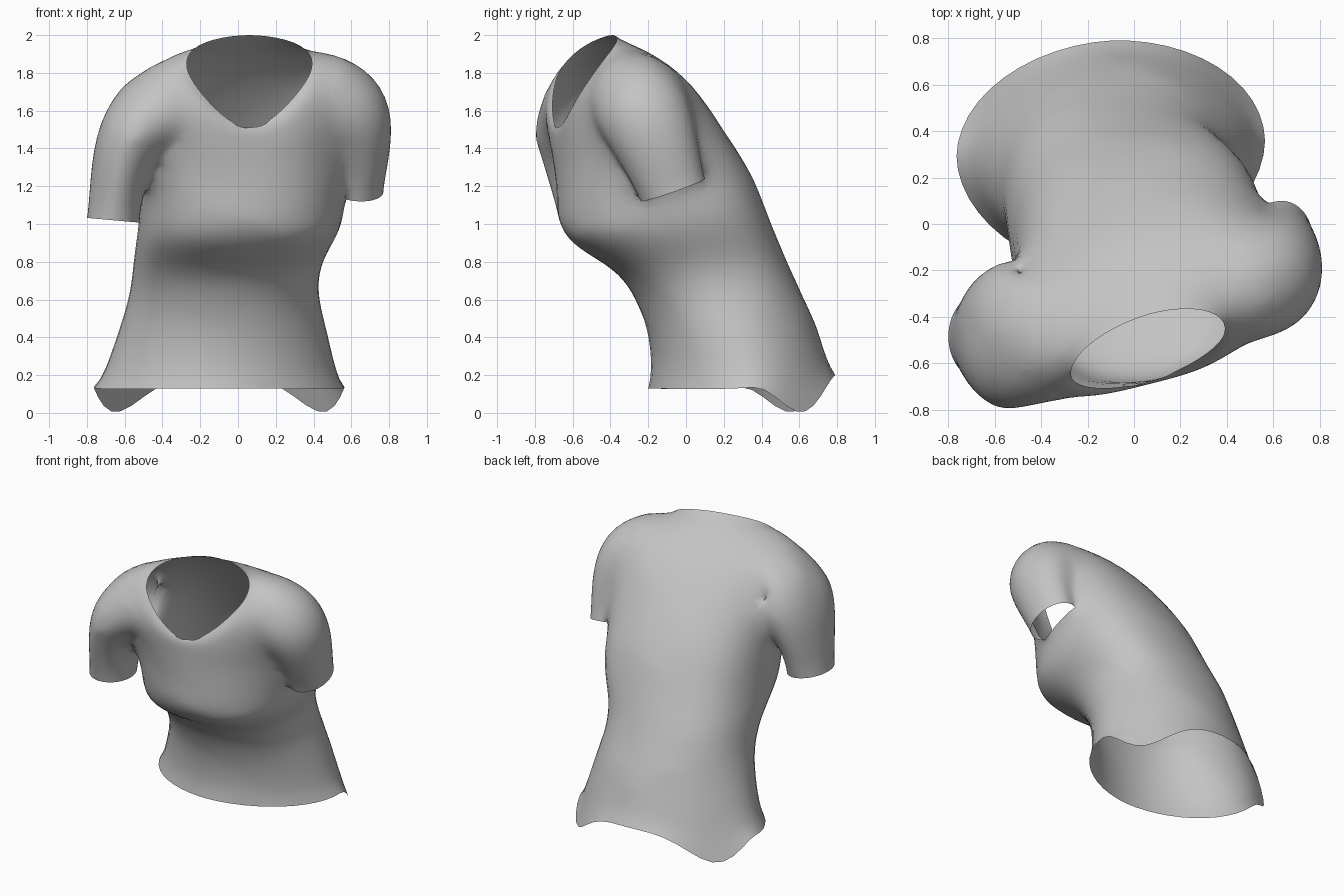
import bpy, bmesh, math
from mathutils import Vector

cube = bpy.data.objects.get("Cube")
if cube:
    bpy.data.objects.remove(cube, do_unlink=True)

SEGMENTS = 48
STEPS = 5


def make_material(name, value):
    mat = bpy.data.materials.new(name)
    mat.use_nodes = True
    colour = (value, value, value, 1)
    mat.diffuse_color = colour
    bsdf = next(n for n in mat.node_tree.nodes if n.type == 'BSDF_PRINCIPLED')
    bsdf.inputs["Base Color"].default_value = colour
    return mat


cloth = make_material("grey_cloth", 0.55)
opening = bpy.data.materials.new("temporary_opening")


def spline_rows(rows):
    """Smoothly interpolate a list of equal-length parameter rows."""
    result = []
    last = len(rows) - 1
    for i in range(last):
        quad = [rows[max(i - 1, 0)], rows[i], rows[i + 1], rows[min(i + 2, last)]]
        for k in range(STEPS):
            t = k / STEPS
            result.append([
                b + t / 2 * (c - a + t * (2 * a - 5 * b + 4 * c - d
                                          + t * (3 * (b - c) + d - a)))
                for a, b, c, d in zip(*quad)])
    result.append(list(rows[last]))
    return result


def loft(name, rings):
    """Closed tube through the rings; its end caps use the second slot."""
    bm = bmesh.new()
    loops = [[bm.verts.new(p) for p in ring] for ring in rings]
    for low, high in zip(loops, loops[1:]):
        for j in range(SEGMENTS):
            n = (j + 1) % SEGMENTS
            bm.faces.new((low[j], low[n], high[n], high[j]))
    for loop in (loops[0], loops[-1]):
        middle = sum((v.co for v in loop), Vector()) / SEGMENTS
        hub = bm.verts.new(middle)
        for j in range(SEGMENTS):
            face = bm.faces.new((loop[j], loop[(j + 1) % SEGMENTS], hub))
            face.material_index = 1
    bmesh.ops.recalc_face_normals(bm, faces=bm.faces)
    mesh = bpy.data.meshes.new(name)
    bm.to_mesh(mesh)
    bm.free()
    mesh.materials.append(cloth)
    mesh.materials.append(opening)
    obj = bpy.data.objects.new(name, mesh)
    bpy.context.collection.objects.link(obj)
    return obj


def angles():
    return [2 * math.pi * j / SEGMENTS for j in range(SEGMENTS)]


def torso_ring(row):
    fy, fz, by, bz, cx, half, yaw, vee, lift, dip, square = row
    points = []
    for t in angles():
        c, s = math.cos(t), math.sin(t)
        cs = math.copysign(abs(c) ** (2 / square), c)
        ss = math.copysign(abs(s) ** (2 / square), s)
        w = half * cs * (1 - vee * ss)
        sag = dip * 6.75 * c ** 4 * s * s if s < 0 else 0
        points.append(Vector((
            cx + w * math.cos(yaw),
            (fy + by) / 2 + (fy - by) / 2 * ss + w * math.sin(yaw) - lift * cs * cs,
            (fz + bz) / 2 + (fz - bz) / 2 * ss + lift * cs * cs - sag)))
    return points


def sleeve_rings(rows):
    rows = spline_rows(rows)
    centres = [Vector(r[:3]) for r in rows]
    rings = []
    for i, row in enumerate(rows):
        tangent = (centres[min(i + 1, len(rows) - 1)] - centres[max(i - 1, 0)]).normalized()
        minor = tangent.cross(Vector((0, 1, 0))).normalized()
        major = minor.cross(tangent)
        rings.append([centres[i] + major * row[4] * math.cos(t)
                      + minor * row[3] * math.sin(t) for t in angles()])
    return rings


# Torso: front y, z; back y, z; centre x, half width, yaw, vee, lift, dip, squareness
torso_rows = [
    (-.20, .13, .79, .20, -.10, .665, .05, 0, -.03, .16, 1.9),
    (-.21, .40, .71, .45, -.08, .58, .04, 0, 0, .05, 2),
    (-.28, .60, .62, .65, -.075, .515, .02, 0, 0, 0, 2.2),
    (-.39, .76, .53, .85, -.055, .515, .02, 0, 0, 0, 2.4),
    (-.63, .89, .45, 1.05, .01, .555, .05, .04, 0, 0, 2.5),
    (-.69, 1.03, .36, 1.27, .03, .56, .08, .08, 0, 0, 2.4),
    (-.69, 1.25, .21, 1.50, .04, .55, .14, .1, .03, 0, 2.4),
    (-.69, 1.40, .02, 1.75, .06, .53, .22, .2, .10, 0, 2.4),
    (-.69, 1.47, -.19, 1.91, .06, .45, .26, .27, .13, 0, 2.1),
    (-.68, 1.51, -.39, 2.0, .06, .335, .28, .3, .045, 0, 1.85),
]
shirt = loft("shirt", [torso_ring(r) for r in spline_rows(torso_rows)])

# Sleeves: centre x, y, z, outward radius, front-to-back radius
left_sleeve = loft("left_sleeve", sleeve_rings([
    (.15, -.22, 1.58, .12, .12),
    (.36, -.27, 1.66, .19, .19),
    (.52, -.26, 1.655, .255, .25),
    (.61, -.20, 1.54, .225, .25),
    (.64, -.13, 1.35, .165, .21),
    (.63, -.07, 1.18, .14, .18),
]))
right_sleeve = loft("right_sleeve", sleeve_rings([
    (-.05, -.25, 1.46, .12, .12),
    (-.25, -.37, 1.55, .17, .19),
    (-.42, -.48, 1.61, .24, .30),
    (-.55, -.48, 1.48, .21, .33),
    (-.63, -.485, 1.28, .155, .27),
    (-.66, -.485, 1.02, .14, .185),
]))

# Join the sleeves to the torso
for sleeve in (left_sleeve, right_sleeve):
    mod = shirt.modifiers.new("join_sleeve", 'BOOLEAN')
    mod.operation = 'UNION'
    mod.solver = 'EXACT'
    mod.use_self = True
    mod.object = sleeve
graph = bpy.context.evaluated_depsgraph_get()
joined = bpy.data.meshes.new_from_object(shirt.evaluated_get(graph))
shirt.modifiers.clear()
shirt.data = joined
for sleeve in (left_sleeve, right_sleeve):
    bpy.data.objects.remove(sleeve, do_unlink=True)

# Open the hem, neck and cuffs, then soften the shoulder seams
bm = bmesh.new()
bm.from_mesh(joined)
caps = [f for f in bm.faces if f.material_index == 1]
bmesh.ops.delete(bm, geom=caps, context='FACES')
bmesh.ops.remove_doubles(bm, verts=bm.verts, dist=0.008)
bmesh.ops.triangulate(bm, faces=bm.faces)
inner = [v for v in bm.verts if not v.is_boundary]
for _ in range(15):
    bmesh.ops.smooth_vert(bm, verts=inner, factor=0.5,
                          use_axis_x=True, use_axis_y=True, use_axis_z=True)
for face in bm.faces:
    face.smooth = True
    face.material_index = 0
bm.to_mesh(joined)
bm.free()
joined.materials.clear()
joined.materials.append(cloth)
joined.name = "shirt"
bpy.data.materials.remove(opening)
